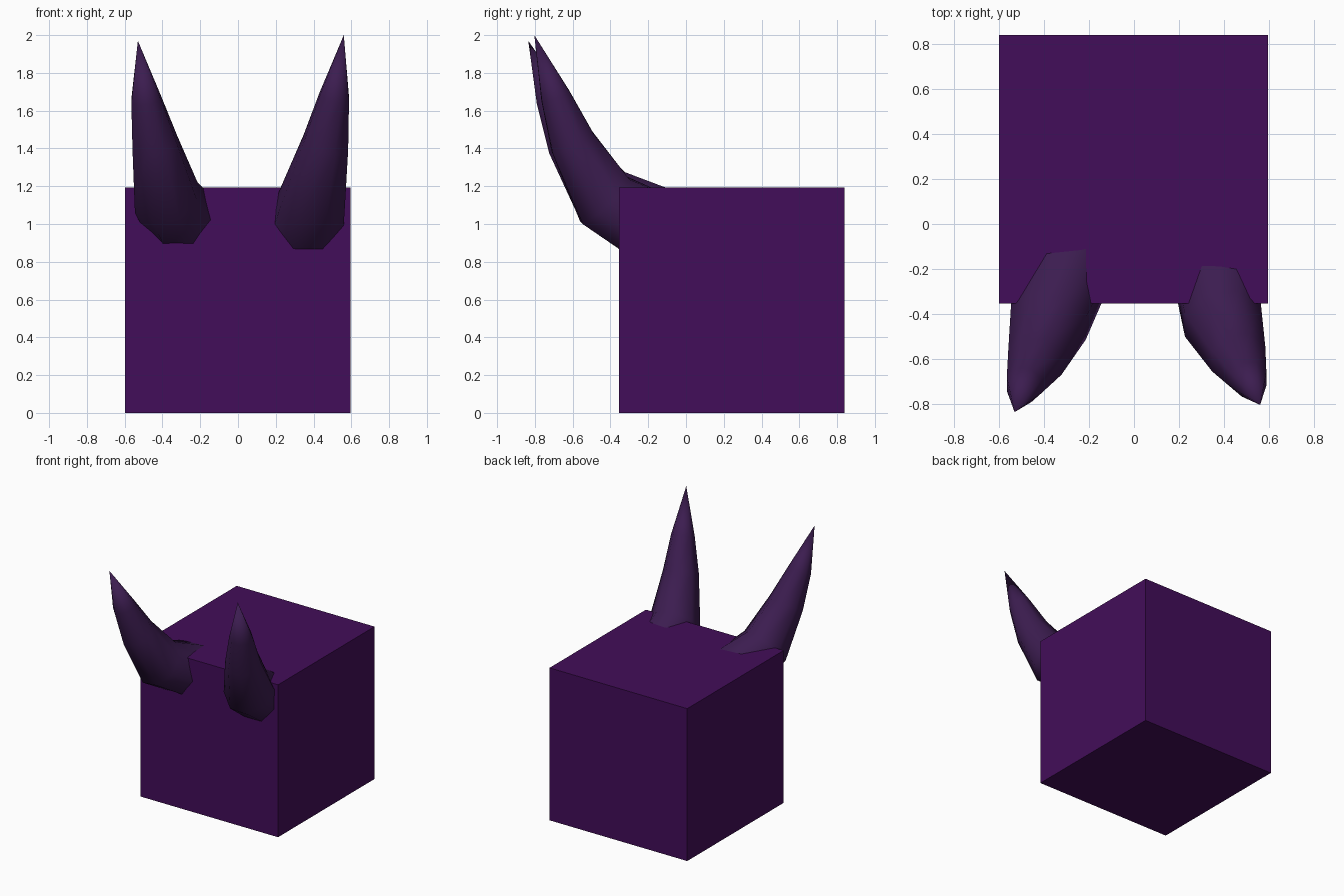
import bpy, bmesh, math
from mathutils import Vector

if "Cube" in bpy.data.objects:
    bpy.data.objects.remove(bpy.data.objects["Cube"])


def material(name, color):
    m = bpy.data.materials.new(name)
    m.diffuse_color = (*color, 1)
    m.use_nodes = True
    m.node_tree.nodes["Principled BSDF"].inputs["Base Color"].default_value = m.diffuse_color
    return m


head_mat = material("purple", (0.055, 0.004, 0.10))
horn_mat = material("dusky_purple", (0.045, 0.012, 0.08))

# Cubic head
bpy.ops.mesh.primitive_cube_add(size=1.194, location=(-0.002, 0.243, 0.597))
head = bpy.context.object
head.name = "head"
head.data.materials.append(head_mat)


def horn(name, path, radii, tip, sides=8):
    """Loft rings perpendicular to the path, closing in a point."""
    bm = bmesh.new()
    pts = [Vector(p) for p in path] + [Vector(tip)]
    rings = []
    for i, r in enumerate(radii):
        d = (pts[i + 1] - pts[max(i - 1, 0)]).normalized()
        u = Vector((1, 0, 0))
        u = (u - d * u.dot(d)).normalized()
        v = d.cross(u)
        angles = [2 * math.pi * (k + 0.5) / sides for k in range(sides)]
        rings.append([bm.verts.new(pts[i] + r * (u * math.cos(a) + v * math.sin(a)))
                      for a in angles])
    point = bm.verts.new(pts[-1])
    bm.faces.new(rings[0][::-1])
    for k in range(sides):
        n = (k + 1) % sides
        for a, b in zip(rings, rings[1:]):
            bm.faces.new((a[k], a[n], b[n], b[k]))
        bm.faces.new((rings[-1][k], rings[-1][n], point))
    bmesh.ops.recalc_face_normals(bm, faces=bm.faces)
    mesh = bpy.data.meshes.new(name)
    bm.to_mesh(mesh)
    bm.free()
    for p in mesh.polygons:
        p.use_smooth = len(p.vertices) < 5
    mesh.materials.append(horn_mat)
    bpy.context.collection.objects.link(bpy.data.objects.new(name, mesh))


# Curved horns, slightly different on each side
radii = (0.21, 0.185, 0.13, 0.085)
horn("left_horn",
     [(-0.28, -0.15, 1.00), (-0.38, -0.435, 1.14), (-0.44, -0.615, 1.425), (-0.487, -0.715, 1.66)],
     radii, (-0.53, -0.835, 1.97))
horn("right_horn",
     [(0.36, -0.16, 0.97), (0.395, -0.43, 1.125), (0.465, -0.60, 1.43), (0.51, -0.69, 1.675)],
     radii, (0.56, -0.803, 2.0))
